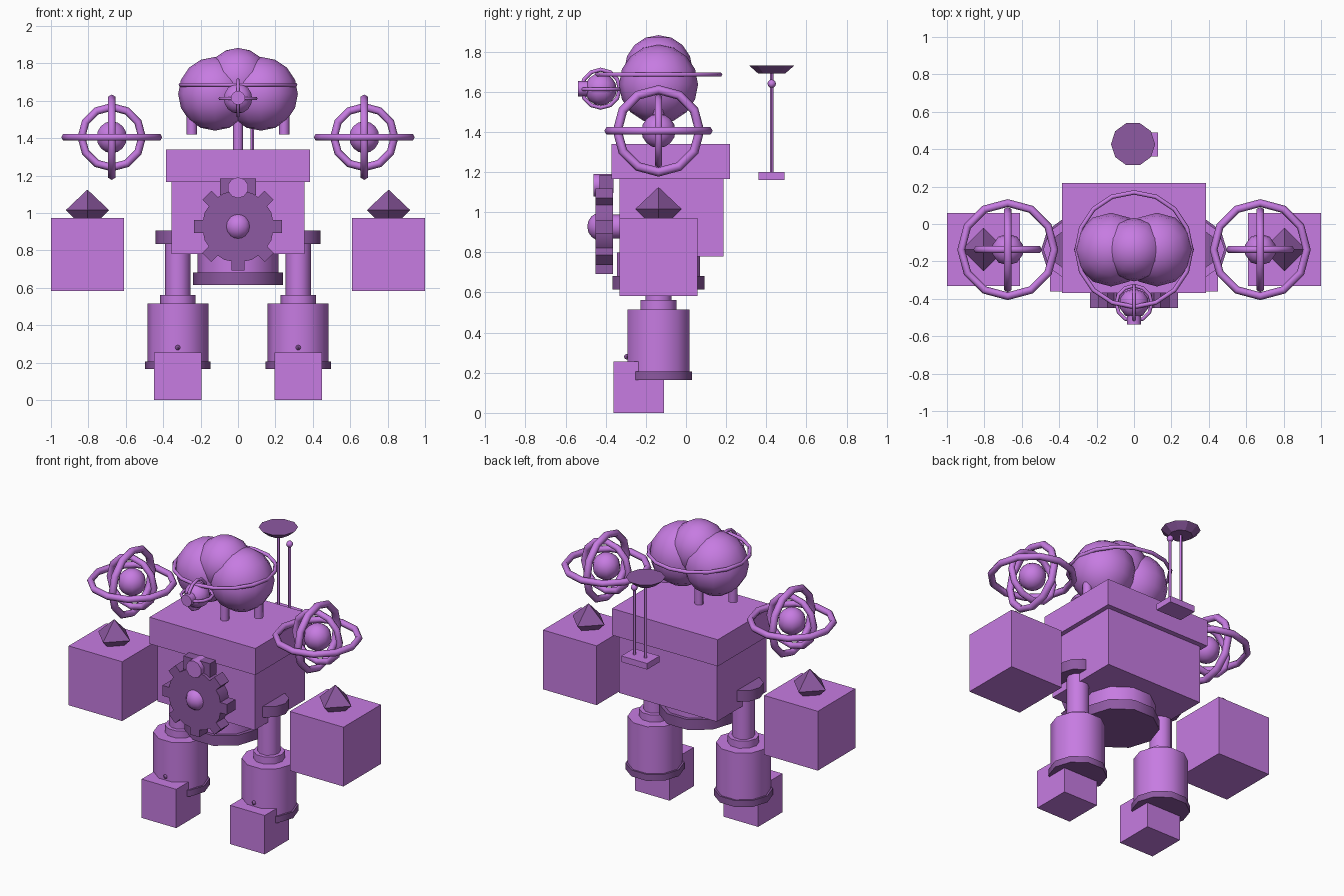
import bpy, math
from mathutils import Matrix

if "Cube" in bpy.data.objects:
    bpy.data.objects.remove(bpy.data.objects["Cube"])

def material(name, color):
    m = bpy.data.materials.new(name)
    m.diffuse_color = color
    m.use_nodes = True
    m.node_tree.nodes["Principled BSDF"].inputs["Base Color"].default_value = m.diffuse_color
    return m

LIGHT = material("violet", (0.57, 0.20, 0.76, 1))
DARK = material("dark_violet", (0.27, 0.10, 0.36, 1))
YC = -0.137                      # depth of the main figure axis
AXIS = {'X': (0, math.pi / 2, 0), 'Y': (math.pi / 2, 0, 0), 'Z': (0, 0, 0)}

def finish(name, mat=LIGHT, smooth=None):
    ob = bpy.context.object
    ob.name = name
    ob.data.materials.append(mat)
    if smooth:
        bpy.ops.object.shade_smooth_by_angle(angle=math.radians(smooth))
    return ob

def box(name, x, y, z, mat=LIGHT):
    """Box from (min, max) pairs."""
    bpy.ops.mesh.primitive_cube_add(size=1, location=[sum(p) / 2 for p in (x, y, z)])
    ob = finish(name, mat)
    ob.data.transform(Matrix.Diagonal([p[1] - p[0] for p in (x, y, z)] + [1]))
    return ob

def ball(name, loc, r, seg=12, rings=8, mat=LIGHT):
    bpy.ops.mesh.primitive_uv_sphere_add(segments=seg, ring_count=rings, radius=r, location=loc)
    return finish(name, mat, 60)

def rod(name, x, y, z0, z1, r, r2=None, n=10, mat=LIGHT, smooth=45):
    """Upright cylinder or cone with a corner pointing along x."""
    bpy.ops.mesh.primitive_cone_add(vertices=n, radius1=r, radius2=r if r2 is None else r2,
                                    depth=z1 - z0, location=(x, y, (z0 + z1) / 2))
    ob = finish(name, mat, smooth)
    ob.data.transform(Matrix.Rotation(math.pi / 2, 4, 'Z'))
    return ob

def plug(name, x, z, y0, y1, r, n=10, mat=LIGHT):
    """Cylinder lying along y."""
    bpy.ops.mesh.primitive_cylinder_add(vertices=n, radius=r, depth=y1 - y0,
                                        location=(x, (y0 + y1) / 2, z), rotation=AXIS['Y'])
    return finish(name, mat, 45)

def ring(name, loc, outer, minor, axis='Z', seg=12):
    bpy.ops.mesh.primitive_torus_add(major_segments=seg, minor_segments=6, location=loc,
                                     rotation=AXIS[axis], major_radius=outer - minor,
                                     minor_radius=minor)
    return finish(name, LIGHT, 65)

# Torso and pelvis
box("upper_torso", (-0.385, 0.385), (-0.37, 0.22), (1.165, 1.34))
box("lower_torso", (-0.355, 0.355), (-0.332, 0.187), (0.78, 1.165))
rod("pelvis", 0, YC, 0.66, 0.80, 0.217)
rod("pelvis_flange", 0, YC, 0.615, 0.682, 0.24, mat=DARK)

# Lobed head with halo and neck
rod("neck", 0, YC, 1.32, 1.56, 0.027, n=8)
ball("crown_lobe", (0, YC, 1.712), 0.17)
ring("head_halo", (0, YC, 1.685), 0.318, 0.012, seg=16)

# Face sensor with crossed rings
ball("face_sensor", (0, -0.425, 1.612), 0.08, 10, 8)
ring("face_ring_upright", (0, -0.425, 1.615), 0.105, 0.01, 'X')
ring("face_ring_flat", (0, -0.425, 1.612), 0.105, 0.01, 'Z')
plug("face_lens", 0, 1.615, -0.537, -0.48, 0.038)

# Chest gear
plug("gear_disc", 0, 0.928, -0.45, -0.363, 0.193, 16, DARK)
for i in range(8):
    tooth = box("gear_tooth", (-0.034, 0.034), (-0.45, -0.363), (-0.04, 0.04), DARK)
    a = i * math.pi / 4
    tooth.rotation_euler[1] = a
    tooth.location.x = 0.195 * math.sin(a)
    tooth.location.z = 0.928 + 0.195 * math.cos(a)
plug("gear_axle", 0, 0.928, -0.40, -0.31, 0.06)
ball("gear_hub", (0, -0.42, 0.928), 0.072, 10, 8)
box("gear_bracket", (-0.097, 0.097), (-0.43, -0.36), (1.095, 1.185), DARK)
plug("gear_knob", 0, 1.135, -0.462, -0.365, 0.056)

# Floating mast behind the back
box("mast_base", (-0.06, 0.128), (0.36, 0.49), (1.16, 1.20))
rod("dish_mast", -0.005, 0.427, 1.20, 1.70, 0.009, n=8)
rod("dish", -0.005, 0.427, 1.69, 1.73, 0.07, 0.118, mat=DARK, smooth=None)
rod("aerial", 0.077, 0.427, 1.20, 1.64, 0.009, n=8)
ball("aerial_tip", (0.077, 0.427, 1.64), 0.021, 8, 6)

for s, side in ((-1, "left"), (1, "right")):
    # Side lobes and stubs of the head
    ball(side + "_head_lobe", (s * 0.123, YC, 1.637), 0.197)
    rod(side + "_head_stub", s * 0.247, YC, 1.42, 1.60, 0.028, n=8)

    # Shoulder orb with three gyro rings
    c = (s * 0.675, YC, 1.405)
    ball(side + "_shoulder_orb", c, 0.085, 10, 8)
    ring(side + "_gyro_flat", c, 0.27, 0.021, 'Z')
    ring(side + "_gyro_side", c, 0.228, 0.023, 'X')
    ring(side + "_gyro_front", c, 0.183, 0.021, 'Y')

    # Floating cube fist topped by a gem
    hx = s * 0.805
    box(side + "_fist", (hx - 0.195, hx + 0.195), (YC - 0.195, YC + 0.195), (0.582, 0.972))
    rod(side + "_gem_top", hx, YC, 1.015, 1.125, 0.116, 0, 4, DARK, None)
    rod(side + "_gem_base", hx, YC, 0.955, 1.015, 0.055, 0.116, 4, DARK, None)

    # Leg and cube foot
    lx = s * 0.322
    rod(side + "_hip_disc", lx, YC, 0.835, 0.905, 0.12, mat=DARK)
    rod(side + "_thigh", lx, YC, 0.55, 0.84, 0.068)
    rod(side + "_knee_collar", lx, YC, 0.51, 0.562, 0.094)
    rod(side + "_shin", lx, YC, 0.19, 0.515, 0.163)
    rod(side + "_ankle_flange", lx, YC, 0.165, 0.207, 0.175, mat=DARK)
    ball(side + "_shin_stud", (lx, -0.295, 0.28), 0.014, 4, 4, DARK)
    box(side + "_foot", (lx - 0.126, lx + 0.126), (-0.362, -0.11), (0, 0.255))
